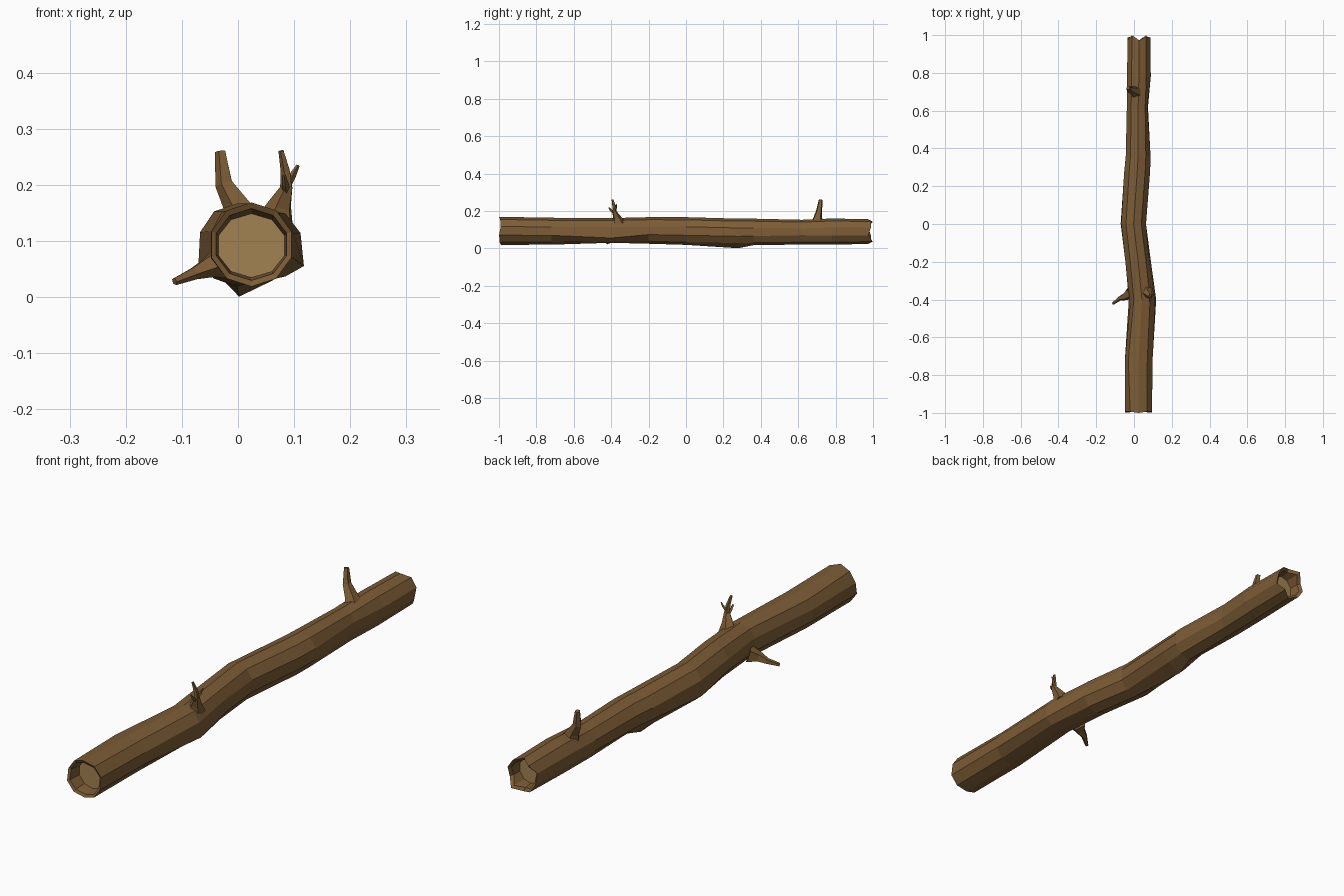
import bpy, bmesh, math
from mathutils import Vector

def mat(name, col):
    m = bpy.data.materials.new(name)
    m.diffuse_color = (*col, 1)
    return m

BARK = mat("bark_brown", (0.205, 0.108, 0.037))
WOOD = mat("cut_wood_tan", (0.36, 0.225, 0.085))

def finish(name, bm):
    bmesh.ops.recalc_face_normals(bm, faces=bm.faces)
    me = bpy.data.meshes.new(name)
    bm.to_mesh(me)
    bm.free()
    me.materials.append(BARK)
    me.materials.append(WOOD)
    ob = bpy.data.objects.new(name, me)
    bpy.context.collection.objects.link(ob)
    return ob

def loft(bm, rings):
    for a, b in zip(rings, rings[1:]):
        n = len(a)
        for i in range(n):
            bm.faces.new((a[i], a[(i + 1) % n], b[(i + 1) % n], b[i]))

# log trunk: (y, centre x, centre z, half width, half height)
N = 10
SECTIONS = [
    (-0.94, 0.024, 0.092, 0.062, 0.057),   # front recess floor
    (-0.985, 0.024, 0.094, 0.066, 0.064),  # front rim, inner
    (-0.99, 0.024, 0.094, 0.075, 0.075),   # front rim, outer
    (-0.72, 0.025, 0.092, 0.077, 0.072),
    (-0.40, 0.042, 0.093, 0.073, 0.069),
    (-0.20, 0.022, 0.096, 0.071, 0.071),
    (0.00, -0.002, 0.093, 0.069, 0.074),
    (0.28, 0.017, 0.087, 0.072, 0.072),
    (0.36, 0.022, 0.088, 0.069, 0.071),
    (0.62, 0.022, 0.087, 0.063, 0.066),
    (0.78, 0.026, 0.090, 0.066, 0.070),
    (0.985, 0.027, 0.090, 0.064, 0.066),   # back rim, outer
    (0.975, 0.027, 0.090, 0.053, 0.055),   # back rim, inner
    (0.93, 0.027, 0.090, 0.050, 0.051),    # back recess floor
]
# knots: (section, side) -> offset
BUMPS = {(7, 5): (-0.015, 0, -0.014), (4, 3): (0.006, 0, -0.016),
         (4, 5): (0, 0, 0.006), (6, 7): (-0.003, 0, -0.014),
         (4, 8): (0.01, 0, 0), (9, 2): (-0.012, 0, 0), (9, 3): (-0.008, 0, 0.004),
         (3, 9): (-0.01, 0, 0.0), (5, 2): (-0.008, 0, 0), (8, 6): (0.006, 0, 0.008)}
bm = bmesh.new()
rings = []
for s, (y, cx, cz, rx, rz) in enumerate(SECTIONS):
    ring = []
    for k in range(N):
        a = math.tau * k / N
        p = Vector((cx + rx * math.sin(a), y, cz + rz * math.cos(a)))
        p += Vector(BUMPS.get((s, k), (0, 0, 0)))
        if s in (1, 2):                       # slightly uneven front cut
            p.y -= 0.01 * (0.5 + 0.5 * math.cos(3 * a))
        if s in (11, 12):                     # chipped back rim
            p.y += 0.014 * math.cos(4 * a + 2.6)
        ring.append(bm.verts.new(p))
    rings.append(ring)
loft(bm, rings)
for end in (rings[0], rings[-1]):             # cut wood discs
    bm.faces.new(end).material_index = 1
finish("log_trunk", bm)

# broken branch stubs and twigs: path points (x, y, z, radius)
def branch(name, pts, sides=5):
    bm = bmesh.new()
    P = [Vector(p[:3]) for p in pts]
    rings = []
    for i, p in enumerate(P):
        d = (P[min(i + 1, len(P) - 1)] - P[max(i - 1, 0)]).normalized()
        u = d.cross(Vector((0, 1, 0))).normalized()
        v = d.cross(u)
        r = pts[i][3]
        rings.append([bm.verts.new(p + r * (u * math.cos(t) + v * math.sin(t)))
                      for t in (math.tau * k / sides for k in range(sides))])
    loft(bm, rings)
    bm.faces.new(rings[0])
    bm.faces.new(rings[-1])
    finish(name, bm)

branch("back_stub", [(0.012, 0.70, 0.135, 0.036), (-0.002, 0.705, 0.165, 0.025),
                     (-0.024, 0.712, 0.202, 0.017), (-0.031, 0.72, 0.26, 0.010)])
branch("left_stub", [(-0.018, -0.365, 0.066, 0.036), (-0.048, -0.385, 0.056, 0.021),
                     (-0.078, -0.395, 0.043, 0.012), (-0.113, -0.422, 0.028, 0.007)])
branch("top_branch", [(0.068, -0.36, 0.135, 0.035), (0.076, -0.37, 0.165, 0.022),
                      (0.087, -0.382, 0.195, 0.012), (0.085, -0.385, 0.225, 0.009),
                      (0.077, -0.393, 0.261, 0.005)])
branch("right_twig", [(0.087, -0.383, 0.200, 0.008), (0.098, -0.375, 0.218, 0.006),
                      (0.107, -0.372, 0.235, 0.003)], 4)
branch("front_twig", [(0.086, -0.382, 0.188, 0.008), (0.084, -0.400, 0.202, 0.006),
                      (0.082, -0.412, 0.218, 0.003)], 4)
